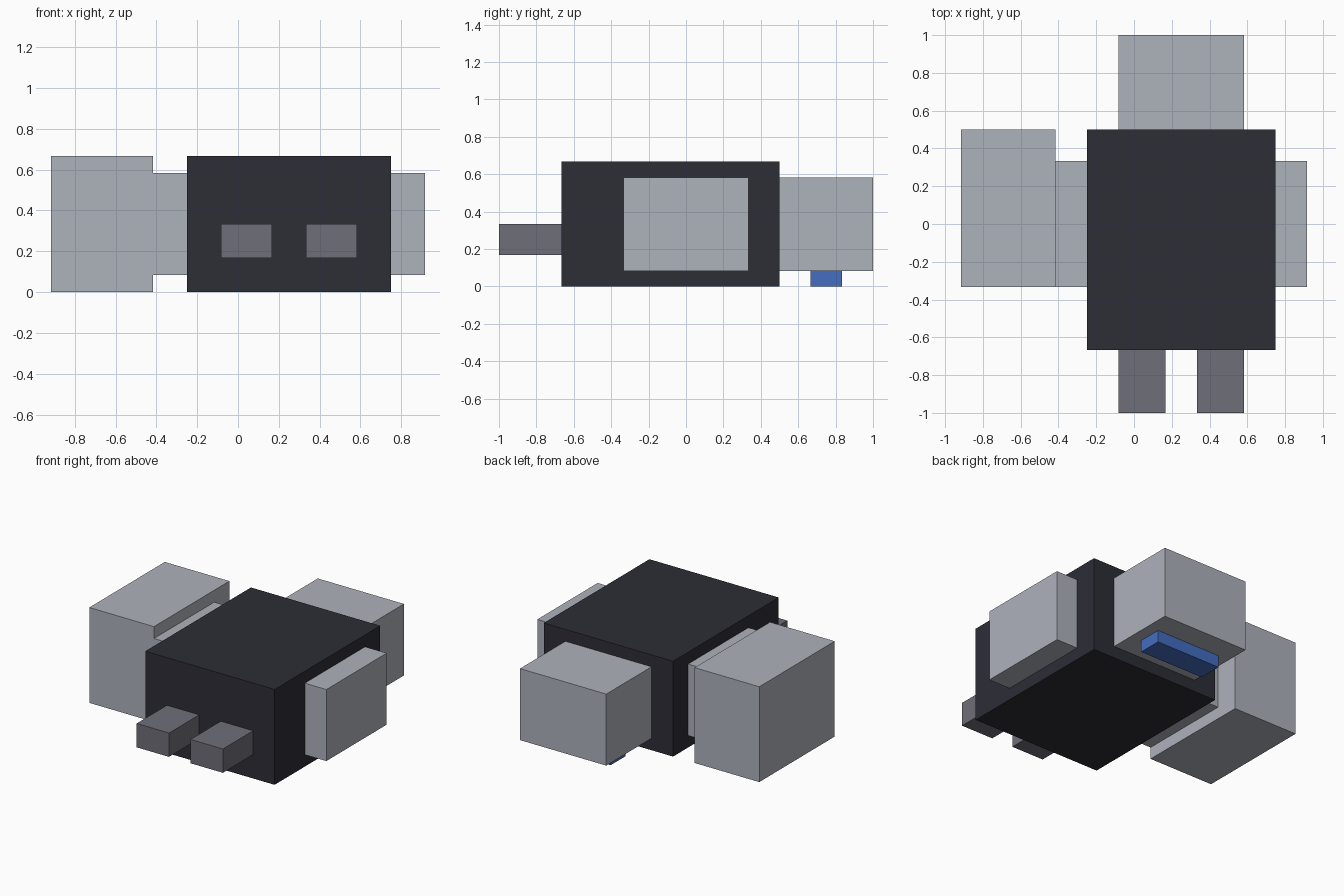
import bpy
import bmesh
from mathutils import Vector

cube = bpy.data.objects.get("Cube")
if cube:
    bpy.data.objects.remove(cube, do_unlink=True)

U = 1 / 12  # every part sits on a grid of twelfths


def material(name, rgb):
    mat = bpy.data.materials.new(name)
    mat.use_nodes = True
    mat.diffuse_color = (*rgb, 1)
    mat.node_tree.nodes["Principled BSDF"].inputs["Base Color"].default_value = (*rgb, 1)
    return mat


light_grey = material("light grey", (0.423, 0.445, 0.497))
charcoal = material("charcoal", (0.026, 0.026, 0.037))
mid_grey = material("mid grey", (0.159, 0.156, 0.191))
blue = material("blue", (0.058, 0.153, 0.525))


def box(name, low, high, mat):
    """Box between two opposite corners, given in grid units."""
    low, high = Vector(low) * U, Vector(high) * U
    size, centre = high - low, (low + high) / 2
    bm = bmesh.new()
    bmesh.ops.create_cube(bm, size=1)
    bmesh.ops.scale(bm, vec=size, verts=bm.verts)
    mesh = bpy.data.meshes.new(name)
    bm.to_mesh(mesh)
    bm.free()
    mesh.materials.append(mat)
    obj = bpy.data.objects.new(name, mesh)
    obj.location = centre
    bpy.context.collection.objects.link(obj)
    return obj


# Main body, centred on x = 3
box("body", (-3, -8, 0), (9, 6, 8), charcoal)

# Matching side plates and front prongs on both sides of the body
for side, s in (("left", 1), ("right", -1)):
    x0, x1 = sorted((3 + s * 6, 3 + s * 8))
    box(side + "_side_plate", (x0, -4, 1), (x1, 4, 7), light_grey)
    x0, x1 = sorted((3 + s * 1, 3 + s * 4))
    box(side + "_front_prong", (x0, -12, 2), (x1, -8, 4), mid_grey)

# Large outer block beyond the right plate
box("outer_block", (-11, -4, 0), (-5, 6, 8), light_grey)

# Rear block with a blue bar under it
box("rear_block", (-1, 6, 1), (7, 12, 7), light_grey)
box("under_bar", (0, 8, 0), (6, 10, 1), blue)
